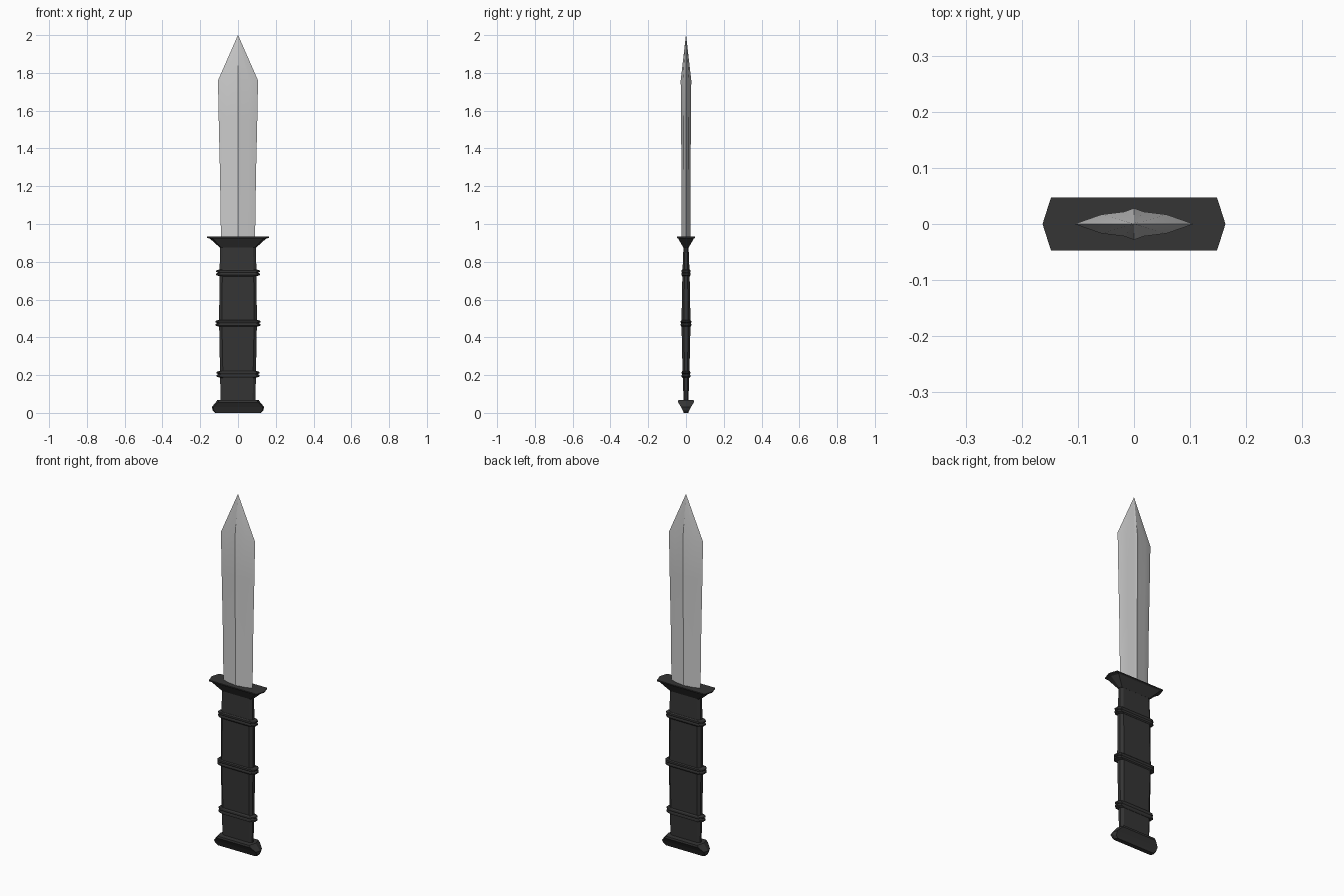
import bpy, bmesh, math

if "Cube" in bpy.data.objects:
    bpy.data.objects.remove(bpy.data.objects["Cube"])


def loft(name, rings, mat=None, smooth=None):
    """Skin a list of equal-length rings of 3D points and cap both ends."""
    bm = bmesh.new()
    loops = [[bm.verts.new(p) for p in ring] for ring in rings]
    n = len(loops[0])
    for a, b in zip(loops, loops[1:]):
        for i in range(n):
            j = (i + 1) % n
            bm.faces.new((a[i], a[j], b[j], b[i]))
    bm.faces.new(loops[0][::-1])
    bm.faces.new(loops[-1])
    bmesh.ops.remove_doubles(bm, verts=bm.verts, dist=1e-5)
    bmesh.ops.recalc_face_normals(bm, faces=bm.faces)
    me = bpy.data.meshes.new(name)
    bm.to_mesh(me)
    bm.free()
    ob = bpy.data.objects.new(name, me)
    bpy.context.collection.objects.link(ob)
    if mat:
        me.materials.append(mat)
    if smooth:
        bpy.ops.object.select_all(action='DESELECT')
        bpy.context.view_layer.objects.active = ob
        ob.select_set(True)
        bpy.ops.object.shade_smooth_by_angle(angle=math.radians(smooth))
    return ob


def mirrored(quarter, z):
    """Full outline from a quarter that runs from the +x side to the +y side."""
    left = [(-x, y) for x, y in reversed(quarter) if x > 0]
    top = quarter + left
    bottom = [(x, -y) for x, y in reversed(top) if y > 0]
    return [(x, y, z) for x, y in top + bottom]


def slab(z, w, d, bevel=0.015):
    """Flat grip section with pointed, chamfered ends."""
    return mirrored([(w, d * 0.45), (w - bevel, d)], z)


def hexagon(z, w, d, point=0.015):
    return mirrored([(w, 0), (w - point, d)], z)


black = bpy.data.materials.new("black_grip")
black.diffuse_color = (0.035, 0.035, 0.035, 1)
black.use_nodes = True
black.node_tree.nodes["Principled BSDF"].inputs["Base Color"].default_value = black.diffuse_color

# Blade: fullered diamond section, raised centre ridge, pointed tip
blade_profile = [(1, 0), (0.55, 0.6), (0.17, 0.78), (0, 1)]
blade_sizes = [(0.90, 0.090, 0.024), (1.25, 0.095, 0.024), (1.55, 0.102, 0.026),
               (1.76, 0.106, 0.028), (2.0, 0.0005, 0.0005)]
loft("blade", [mirrored([(x * w, y * d) for x, y in blade_profile], z)
               for z, w, d in blade_sizes], smooth=25)

# Guard: flares upward to a flat hexagonal plate
loft("guard", [hexagon(0.875, 0.096, 0.014, 0.008),
               hexagon(0.922, 0.148, 0.041),
               hexagon(0.927, 0.163, 0.047),
               hexagon(0.933, 0.163, 0.047)], black)

# Grip: thickest at the middle
loft("grip", [slab(0.05, 0.092, 0.012), slab(0.205, 0.095, 0.018),
              slab(0.475, 0.100, 0.024), slab(0.74, 0.098, 0.019),
              slab(0.89, 0.094, 0.013)], black)

# Grip rings: double-ridged bands
for i, (z, w, d) in enumerate([(0.205, 0.114, 0.023), (0.475, 0.120, 0.028),
                               (0.742, 0.116, 0.024)]):
    steps = [(-0.019, 0.82), (-0.013, 1), (-0.005, 1), (0, 0.92),
             (0.005, 1), (0.012, 1), (0.018, 0.82)]
    loft(f"grip_ring_{i + 1}", [slab(z + dz, w * s, d * s) for dz, s in steps], black)

# Pommel: wide cap tapering to a narrow base
loft("pommel", [hexagon(0.0, 0.122, 0.012, 0.006),
                hexagon(0.012, 0.134, 0.017, 0.006),
                hexagon(0.032, 0.138, 0.027, 0.008),
                hexagon(0.056, 0.118, 0.042, 0.012),
                hexagon(0.067, 0.110, 0.041, 0.012)], black)
